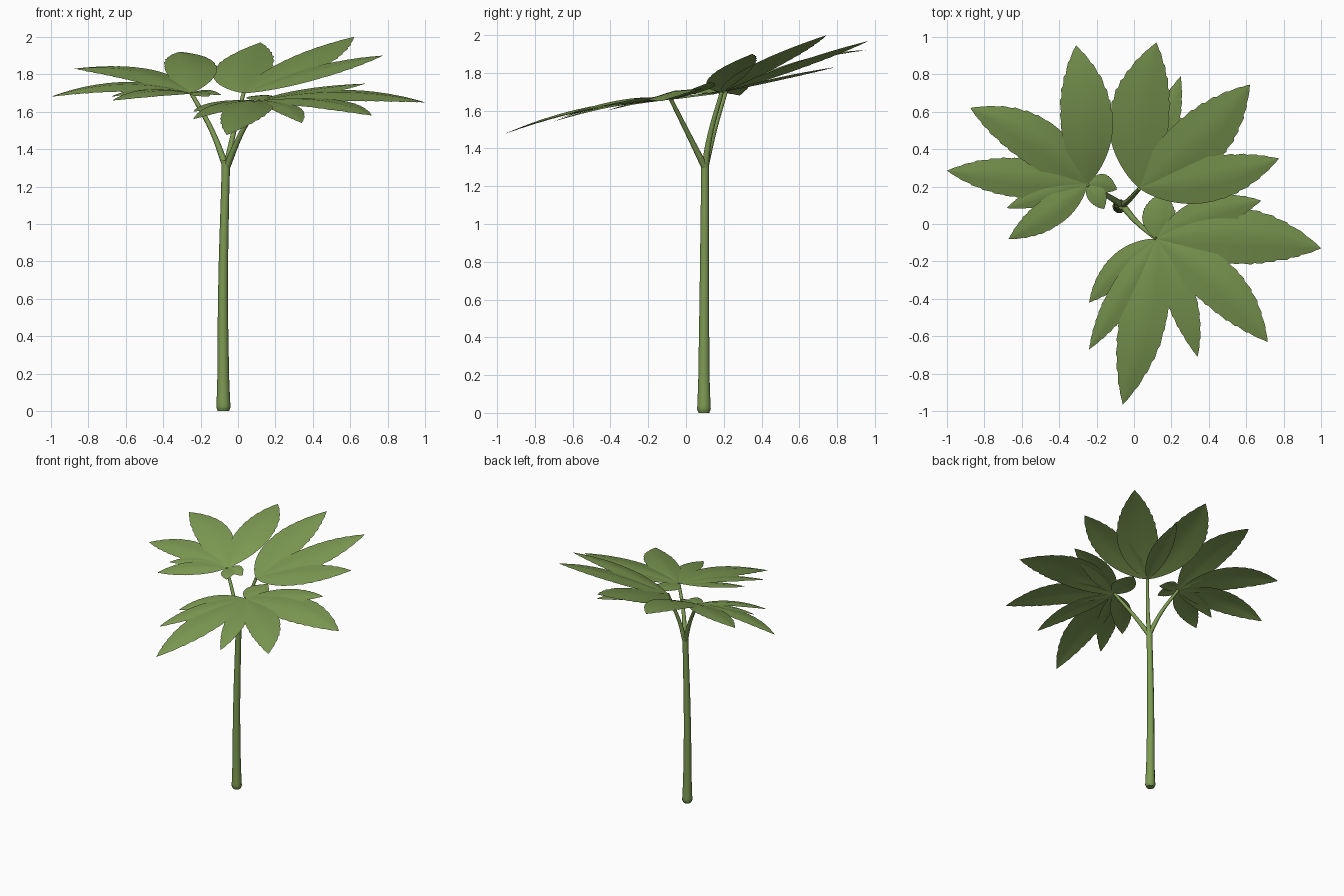
import bpy, bmesh, math, random
from mathutils import Vector

if "Cube" in bpy.data.objects:
    bpy.data.objects.remove(bpy.data.objects["Cube"])

random.seed(4)
green = bpy.data.materials.new("leaf green")
green.diffuse_color = (0.205, 0.325, 0.085, 1)
green.use_nodes = True
green.node_tree.nodes["Principled BSDF"].inputs["Base Color"].default_value = green.diffuse_color


def tube(name, points):
    """Tapered stalk through (x, y, z, radius) points."""
    cu = bpy.data.curves.new(name, 'CURVE')
    cu.dimensions = '3D'
    cu.bevel_depth = 1.0
    cu.bevel_resolution = 3
    cu.use_fill_caps = True
    cu.resolution_u = 6
    sp = cu.splines.new('BEZIER')
    sp.bezier_points.add(len(points) - 1)
    for bp, (x, y, z, r) in zip(sp.bezier_points, points):
        bp.co = (x, y, z)
        bp.radius = r
        bp.handle_left_type = bp.handle_right_type = 'AUTO'
    ob = bpy.data.objects.new(name, cu)
    bpy.context.collection.objects.link(ob)
    cu.materials.append(green)
    bpy.ops.object.select_all(action='DESELECT')
    ob.select_set(True)
    bpy.context.view_layer.objects.active = ob
    bpy.ops.object.convert(target='MESH')
    bpy.ops.object.shade_smooth_by_angle(angle=math.radians(50))


A, B, N = 0.85, 0.98, 60
PEAK = (A / (A + B)) ** A * (B / (A + B)) ** B
COLS = (-1, -0.7, -0.35, 0, 0.35, 0.7, 1)


def lobe(bm, base, tip, half, bend, arch, slope):
    """Pointed leaf lobe: toothed edge, arched along its length, folded at the midrib."""
    base, tip = Vector(base), Vector(tip)
    d = tip - base
    side = Vector((-d.y, d.x, 0)).normalized()
    tilt = side.x * slope[0] + side.y * slope[1]     # lobe lies in the leaf's tilted plane
    teeth = {-1: random.uniform(11, 14), 1: random.uniform(11, 14)}
    rows = []
    for i in range(N + 1):
        t = i / N
        hump = 4 * t * (1 - t)
        mid = base + d * t + side * bend * hump
        mid.z += arch * hump
        w = half * t ** A * (1 - t) ** B / PEAK
        row = []
        for c in COLS:
            s = c * w
            if abs(c) == 1 and t > 0.45:
                s *= 0.97 + 0.22 * (t - 0.3) * ((t * teeth[c]) % 1.0)   # forward-pointing teeth
            row.append(bm.verts.new(mid + side * s + Vector((0, 0, tilt * s - 0.12 * abs(s)))))
        rows.append(row)
    for r0, r1 in zip(rows, rows[1:]):
        for j in range(len(COLS) - 1):
            bm.faces.new((r0[j + 1], r0[j], r1[j], r1[j + 1]))


def leaf(name, base, slope, lobes):
    bm = bmesh.new()
    for tip, half, bend, arch in lobes:
        lobe(bm, base, tip, half, bend, arch, slope)
    bmesh.ops.remove_doubles(bm, verts=bm.verts, dist=0.0002)
    bm.normal_update()
    for f in bm.faces:
        f.smooth = True
        if f.normal.z < 0:
            f.normal_flip()
    me = bpy.data.meshes.new(name)
    bm.to_mesh(me)
    bm.free()
    me.materials.append(green)
    bpy.context.collection.objects.link(bpy.data.objects.new(name, me))


# Main stem with flared foot
tube("stem", [(-0.078, 0.095, 0.0, 0.030), (-0.078, 0.095, 0.02, 0.038), (-0.079, 0.095, 0.2, 0.031),
              (-0.08, 0.097, 0.65, 0.026), (-0.068, 0.1, 1.2, 0.022), (-0.064, 0.1, 1.34, 0.023)])

# Three leaf stalks
left, back, front = (-0.25, 0.21, 1.70), (0.03, 0.19, 1.70), (0.12, -0.08, 1.66)
fork = (-0.062, 0.1, 1.30, 0.019)
tube("left_stalk", [fork, (-0.14, 0.15, 1.50, 0.014), (*left, 0.011)])
tube("back_stalk", [fork, (-0.03, 0.125, 1.46, 0.014), (*back, 0.011)])
tube("front_stalk", [fork, (0.015, 0.01, 1.48, 0.014), (*front, 0.011)])

# Leaves: slope of the leaf, then each lobe as (tip, half width, sideways bend, arch)
leaf("left_leaf", left, (0, 0.25), [
    ((-0.31, 0.955, 1.92), 0.14, -0.025, 0.05),
    ((-0.875, 0.62, 1.83), 0.125, -0.045, 0.05),
    ((-1.00, 0.285, 1.68), 0.105, 0.0, 0.055),
    ((-0.68, 0.085, 1.68), 0.055, -0.01, 0.03),
    ((-0.67, -0.08, 1.66), 0.08, 0.01, 0.03),
    ((-0.09, 0.185, 1.69), 0.05, 0.02, 0.015),
    ((-0.16, 0.08, 1.68), 0.05, 0.01, 0.01)])
leaf("back_leaf", back, (0.12, 0.28), [
    ((0.12, 0.97, 1.97), 0.16, 0.045, 0.02),
    ((0.25, 0.79, 1.83), 0.075, -0.01, 0.01),
    ((0.62, 0.745, 2.00), 0.15, -0.03, 0.02),
    ((0.775, 0.35, 1.90), 0.12, -0.03, 0.02)])
leaf("front_leaf", front, (0, 0.2), [
    ((0.68, 0.125, 1.75), 0.09, 0.03, 0.01),
    ((1.00, -0.13, 1.65), 0.15, 0.04, 0.05),
    ((0.715, -0.63, 1.58), 0.125, 0.045, 0.04),
    ((0.34, -0.71, 1.54), 0.08, 0.02, 0.03),
    ((-0.06, -0.965, 1.475), 0.125, 0.015, 0.05),
    ((-0.24, -0.67, 1.56), 0.075, 0.0, 0.03),
    ((-0.24, -0.42, 1.60), 0.075, -0.02, 0.02),
    ((0.15, 0.17, 1.69), 0.09, 0.0, 0.01)])
